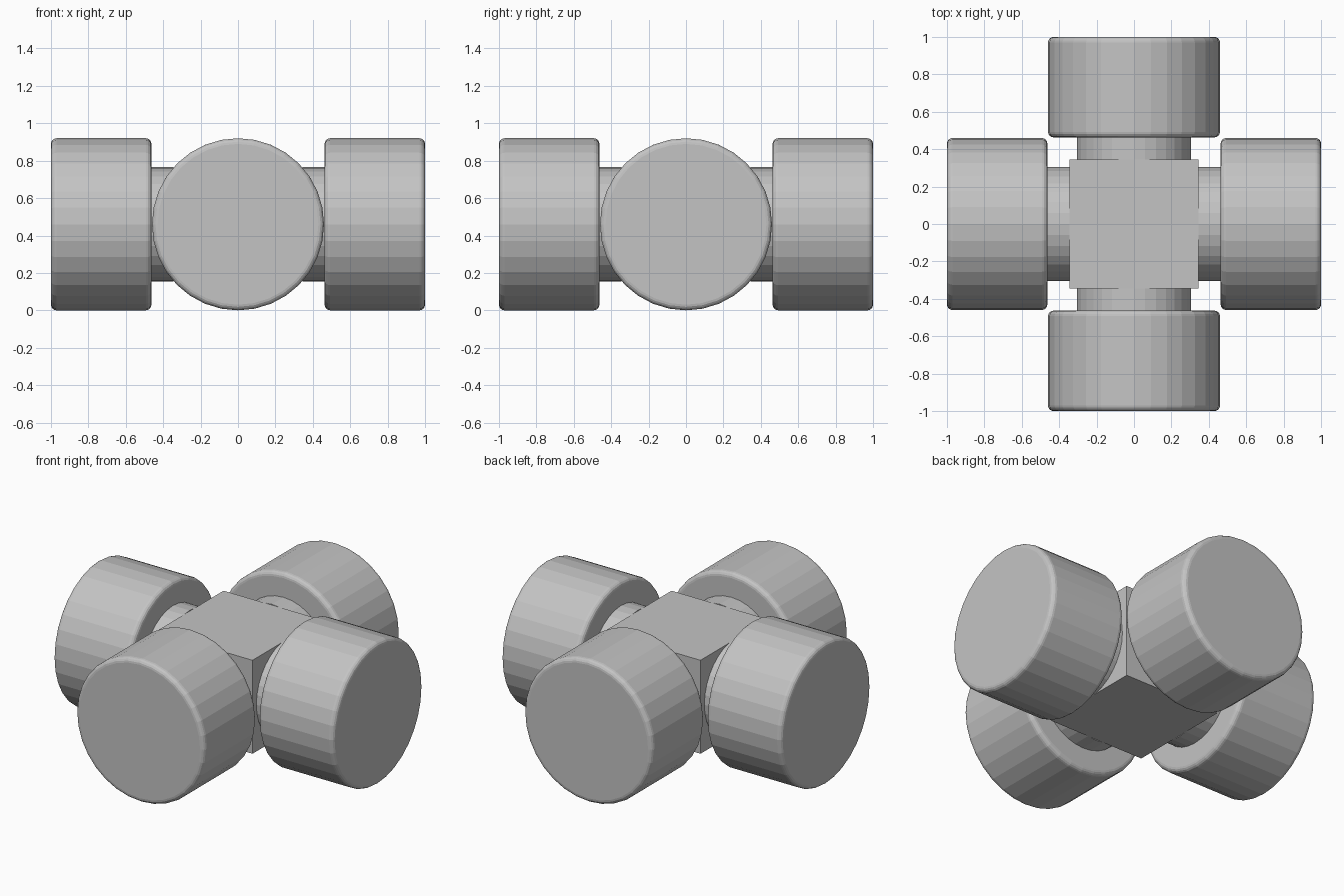
import bpy
import math
from mathutils import Matrix

old = bpy.data.objects.get("Cube")
if old:
    bpy.data.objects.remove(old, do_unlink=True)

MID_Z = 0.46

metal = bpy.data.materials.new("plain_grey")
metal.use_nodes = True
grey = (0.55, 0.55, 0.55, 1)
metal.diffuse_color = grey
metal.node_tree.nodes["Principled BSDF"].inputs["Base Color"].default_value = grey


def arm_cylinder(name, angle, radius, start, end, bevel=0.0):
    """Cylinder lying along the horizontal direction given by angle."""
    bpy.ops.mesh.primitive_cylinder_add(vertices=32, radius=radius, depth=end - start)
    part = bpy.context.object
    part.name = name
    part.data.transform(Matrix.Rotation(math.pi / 2, 4, "Y"))
    part.location = (math.cos(angle) * (start + end) / 2,
                     math.sin(angle) * (start + end) / 2, MID_Z)
    part.rotation_euler.z = angle
    part.data.materials.append(metal)
    if bevel:
        mod = part.modifiers.new("rounded_rim", "BEVEL")
        mod.width = bevel
        mod.segments = 4
        mod.limit_method = "ANGLE"
        mod.angle_limit = math.radians(40)
    return part


# Central block, a little flatter than it is wide
bpy.ops.mesh.primitive_cube_add(size=1, location=(0, 0, MID_Z))
block = bpy.context.object
block.name = "centre_block"
block.scale = (0.69, 0.69, 0.602)
bpy.ops.object.transform_apply(location=False, rotation=False, scale=True)
block.data.materials.append(metal)

# Four arms, each a neck with a rounded bearing cap
for i, side in enumerate(("left", "back", "right", "front")):
    angle = i * math.pi / 2
    arm_cylinder(side + "_neck", angle, 0.306, 0.345, 0.50)
    arm_cylinder(side + "_cap", angle, 0.46, 0.463, 1.0, bevel=0.03)
